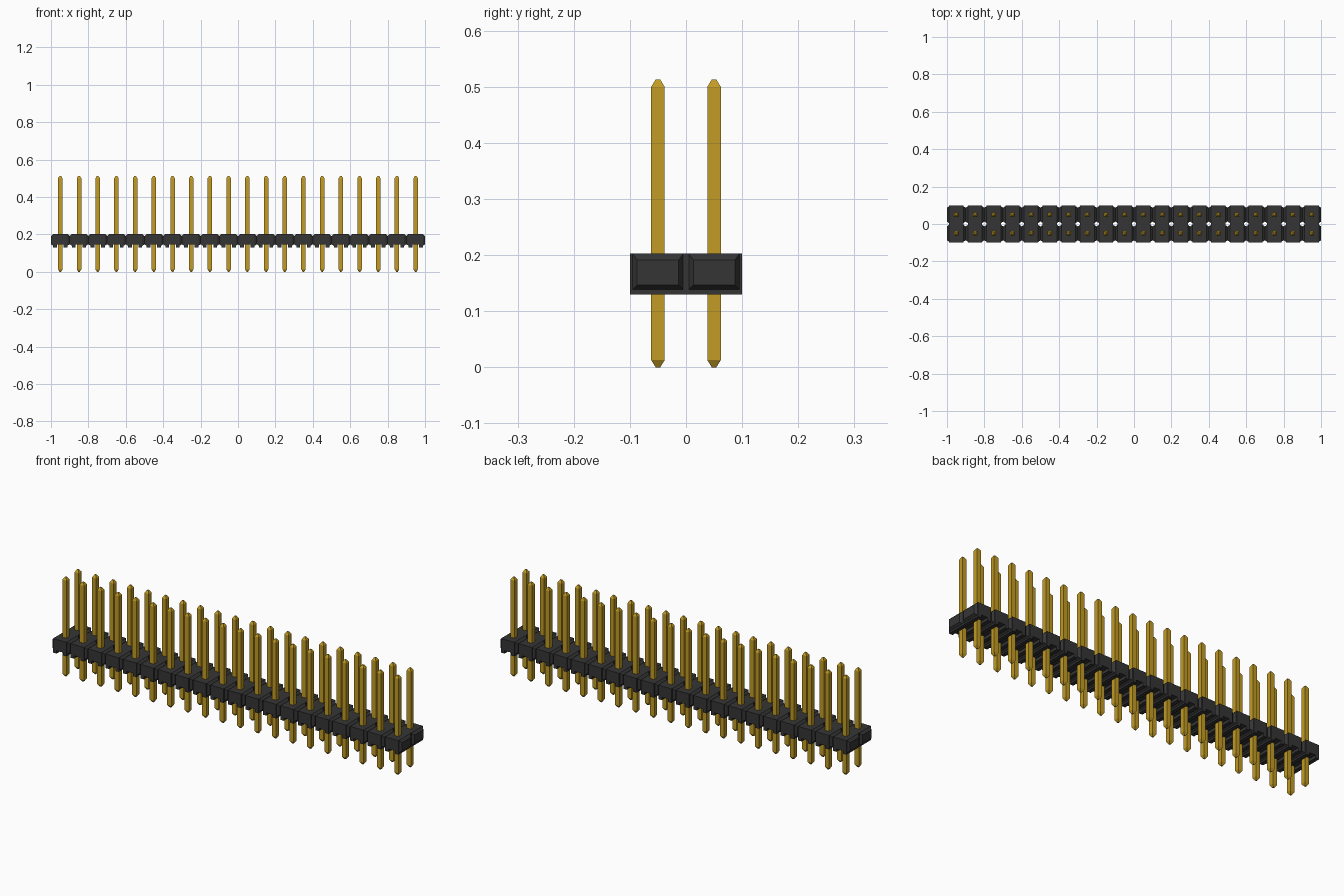
import bpy
import bmesh

cube = bpy.data.objects.get("Cube")
if cube:
    bpy.data.objects.remove(cube, do_unlink=True)

PITCH, COLUMNS = 0.1, 20
BOTTOM, TOP = 0.13, 0.203      # housing height range
CORE = 0.038                   # half width of one housing cell before its pads
START = -PITCH * (COLUMNS - 1) / 2


def material(name, color):
    m = bpy.data.materials.new(name)
    m.use_nodes = True
    m.diffuse_color = color
    m.node_tree.nodes["Principled BSDF"].inputs["Base Color"].default_value = color
    return m


def loft(bm, rings):
    """Join rings of points with side faces and cap both ends."""
    loops = [[bm.verts.new(p) for p in ring] for ring in rings]
    for a, b in zip(loops, loops[1:]):
        for i in range(len(a)):
            j = (i + 1) % len(a)
            bm.faces.new((a[i], a[j], b[j], b[i]))
    bm.faces.new(loops[0])
    bm.faces.new(loops[-1])


def finish(bm, name, mat, location, arrays):
    bmesh.ops.recalc_face_normals(bm, faces=bm.faces[:])
    mesh = bpy.data.meshes.new(name)
    bm.to_mesh(mesh)
    bm.free()
    mesh.materials.append(mat)
    obj = bpy.data.objects.new(name, mesh)
    obj.location = location
    bpy.context.collection.objects.link(obj)
    for count, offset in arrays:
        mod = obj.modifiers.new("repeat", 'ARRAY')
        mod.count = count
        mod.use_relative_offset = False
        mod.use_constant_offset = True
        mod.constant_offset_displace = offset
    return obj


black = material("black plastic", (0.037, 0.036, 0.037, 1))
gold = material("gold plating", (0.54, 0.33, 0.018, 1))

# Housing cell: a block with a channel under the pins
bm = bmesh.new()
channel, roof = 0.018, 0.145
profile = [(-CORE, BOTTOM), (-channel, BOTTOM), (-channel, roof), (channel, roof),
           (channel, BOTTOM), (CORE, BOTTOM), (CORE, TOP), (-CORE, TOP)]
loft(bm, [[(x, y, z) for x, z in profile] for y in (-0.1, 0.1)])


# Bevelled pads on both sides of the cell, one per row
def pad_ring(x, yc, half, low, high):
    return [(x, yc - half, low), (x, yc + half, low),
            (x, yc + half, high), (x, yc - half, high)]


for side in (-1, 1):
    for row in (-0.05, 0.05):
        loft(bm, [pad_ring(side * CORE, row, 0.045, 0.139, TOP),
                  pad_ring(side * PITCH / 2, row, 0.037, 0.147, 0.191)])
finish(bm, "housing", black, (START, 0, 0), [(COLUMNS, (PITCH, 0, 0))])

# Square pins with tapered ends
bm = bmesh.new()
rings = []
for z, h in ((0, 0.004), (0.013, 0.012), (0.5, 0.012), (0.513, 0.004)):
    rings.append([(-h, -h, z), (h, -h, z), (h, h, z), (-h, h, z)])
loft(bm, rings)
finish(bm, "pins", gold, (START, -0.05, 0),
       [(COLUMNS, (PITCH, 0, 0)), (2, (0, 0.1, 0))])
